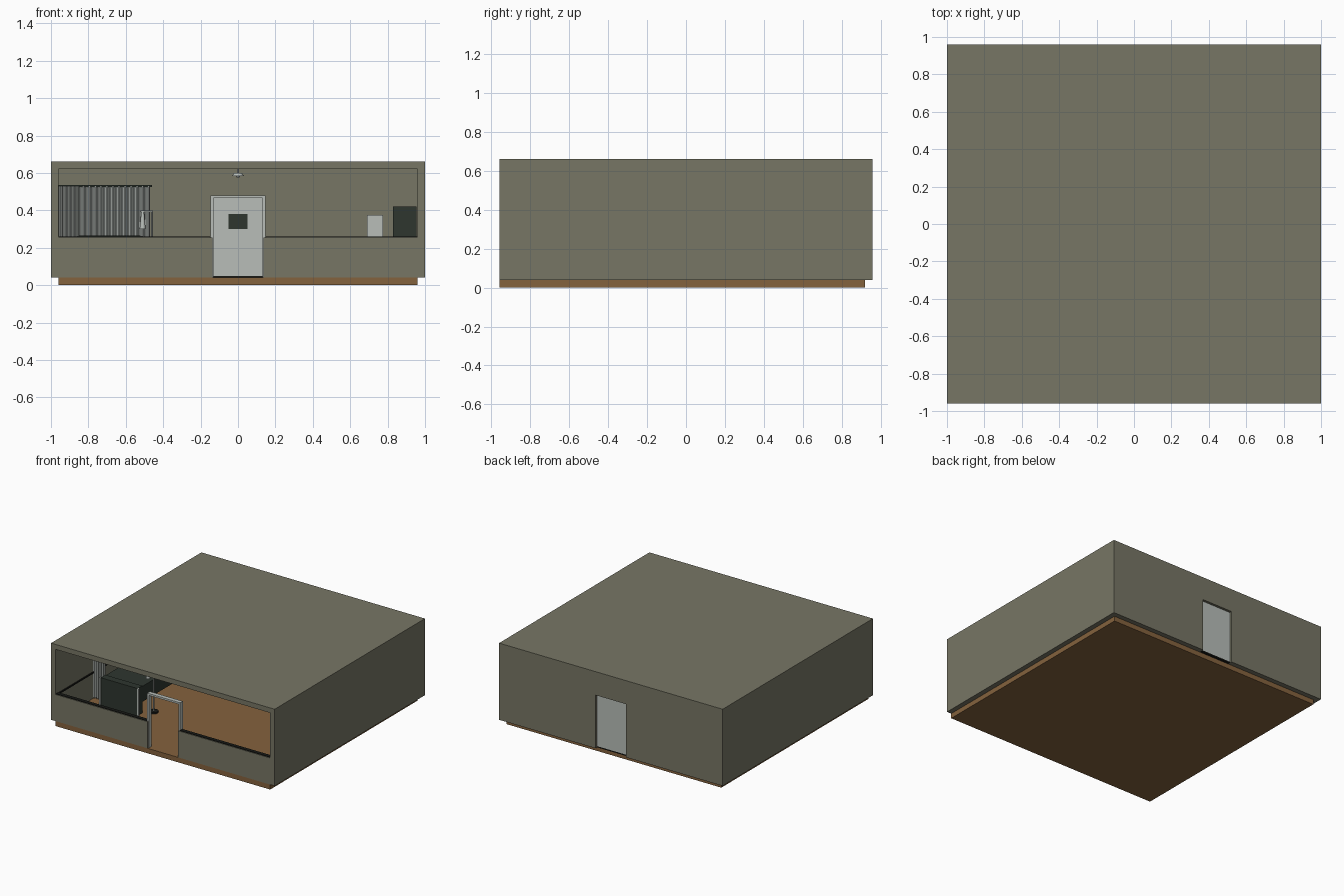
import bpy, math

cube = bpy.data.objects.get("Cube")
if cube:
    bpy.data.objects.remove(cube, do_unlink=True)


def material(name, *rgb):
    """Flat material from 0-255 display values."""
    linear = [((c / 255 + 0.055) / 1.055) ** 2.4 for c in rgb] + [1]
    mat = bpy.data.materials.new(name)
    mat.use_nodes = True
    mat.diffuse_color = linear
    mat.node_tree.nodes["Principled BSDF"].inputs["Base Color"].default_value = linear
    return mat


OLIVE = material("olive wall", 119, 118, 101)
BROWN = material("brown floor", 132, 98, 61)
WHITE = material("pale grey", 184, 190, 185)
GREEN = material("dark green", 46, 54, 47)
BLACK = material("black trim", 24, 25, 22)


def build(name, verts, faces, mat):
    mesh = bpy.data.meshes.new(name)
    mesh.from_pydata(verts, [], faces)
    mesh.materials.append(mat)
    obj = bpy.data.objects.new(name, mesh)
    bpy.context.collection.objects.link(obj)
    return obj


def box(name, x, y, z, mat):
    """Box spanning the given (low, high) ranges."""
    verts = [(a, b, c) for a in x for b in y for c in z]
    faces = [(0, 1, 3, 2), (4, 6, 7, 5), (0, 4, 5, 1),
             (2, 3, 7, 6), (0, 2, 6, 4), (1, 5, 7, 3)]
    return build(name, verts, faces, mat)


def cylinder(name, loc, radius, height, mat, top=None, sides=16):
    bpy.ops.mesh.primitive_cone_add(
        vertices=sides, radius1=radius, radius2=radius if top is None else top,
        depth=height, location=loc)
    obj = bpy.context.object
    obj.name = name
    obj.data.materials.append(mat)
    bpy.ops.object.shade_smooth_by_angle()
    return obj


def curtain(name, x0, x1, y, z0, z1, folds):
    """Pleated sheet hanging along x."""
    n = folds * 6
    verts, faces = [], []
    for i in range(n + 1):
        x = x0 + (x1 - x0) * i / n
        dy = 0.014 * math.sin(i * math.pi / 3)
        verts += [(x, y + dy, z0), (x, y + dy, z1)]
        if i:
            k = 2 * i
            faces.append((k - 2, k, k + 1, k - 1))
    obj = build(name, verts, faces, WHITE)
    solid = obj.modifiers.new("thickness", "SOLIDIFY")
    solid.thickness = 0.004
    return obj


# Building shell
box("floor", (-0.96, 0.96), (-0.96, 0.92), (0, 0.04), BROWN)
box("roof", (-1, 1), (-0.96, 0.96), (0.62, 0.66), OLIVE)
for side, s in (("left", 1), ("right", -1)):
    def span(a, b):
        return tuple(sorted((a * s, b * s)))
    box(side + "_wall", span(0.96, 1), (-0.96, 0.96), (0.04, 0.62), OLIVE)
    box(side + "_front_wall", span(0.137, 0.96), (-0.96, -0.92), (0.04, 0.255), OLIVE)
    box(side + "_front_sill", span(0.15, 0.96), (-0.955, -0.925), (0.255, 0.26), BLACK)
    box(side + "_back_wall", span(0.137, 0.96), (0.92, 0.96), (0.04, 0.62), OLIVE)
    box(side + "_wall_trim", span(0.953, 0.96), (-0.92, 0.92), (0.245, 0.257), BLACK)
    # Posts of the front door frame
    box(side + "_door_post", span(0.132, 0.147), (-0.95, -0.915), (0.04, 0.48), WHITE)
box("back_lintel", (-0.137, 0.137), (0.92, 0.96), (0.47, 0.62), OLIVE)
box("door_frame_header", (-0.147, 0.147), (-0.95, -0.915), (0.465, 0.48), WHITE)

# Back door with its dark pane
box("back_door", (-0.137, 0.137), (0.915, 0.94), (0.05, 0.47), WHITE)
box("back_threshold", (-0.137, 0.137), (0.91, 0.94), (0.04, 0.05), BLACK)
box("door_pane", (-0.05, 0.05), (0.908, 0.915), (0.3, 0.38), GREEN)

# Bed
box("bed_footboard", (-0.85, -0.52), (-0.54, -0.48), (0.04, 0.26), GREEN)
box("bed_mattress", (-0.85, -0.52), (-0.48, 0.2), (0.13, 0.255), GREEN)
box("bed_headboard", (-0.85, -0.52), (0.2, 0.23), (0.04, 0.265), GREEN)
for x in (-0.855, -0.515):
    box("bed_corner_post", (x - 0.006, x + 0.006), (-0.545, -0.53), (0.04, 0.262), WHITE)

# Curtains and their rail
curtain("side_curtain", -0.96, -0.85, -0.48, 0.05, 0.53, 5)
curtain("back_curtain", -0.85, -0.47, 0.27, 0.05, 0.53, 12)
box("curtain_rail", (-0.96, -0.46), (0.262, 0.278), (0.525, 0.535), GREEN)

# Drip stand
cylinder("stand_base", (-0.46, -0.42, 0.046), 0.035, 0.012, BLACK)
cylinder("stand_pole", (-0.46, -0.42, 0.22), 0.005, 0.36, WHITE, sides=8)
box("stand_arm", (-0.52, -0.455), (-0.424, -0.416), (0.392, 0.4), WHITE)
cylinder("stand_bag", (-0.51, -0.42, 0.345), 0.016, 0.09, WHITE, top=0.008)

# Cabinets by the back wall
box("tall_cabinet", (0.83, 0.955), (0.7, 0.915), (0.04, 0.42), GREEN)
box("white_cabinet", (0.69, 0.775), (0.75, 0.915), (0.04, 0.375), WHITE)

# Ceiling lamp
cylinder("lamp_stem", (0, 0, 0.61), 0.006, 0.02, WHITE, sides=8)
cylinder("lamp_shade", (0, 0, 0.592), 0.032, 0.016, WHITE, top=0.02)
cylinder("lamp_bulb", (0, 0, 0.58), 0.008, 0.01, WHITE, top=0.014, sides=10)
